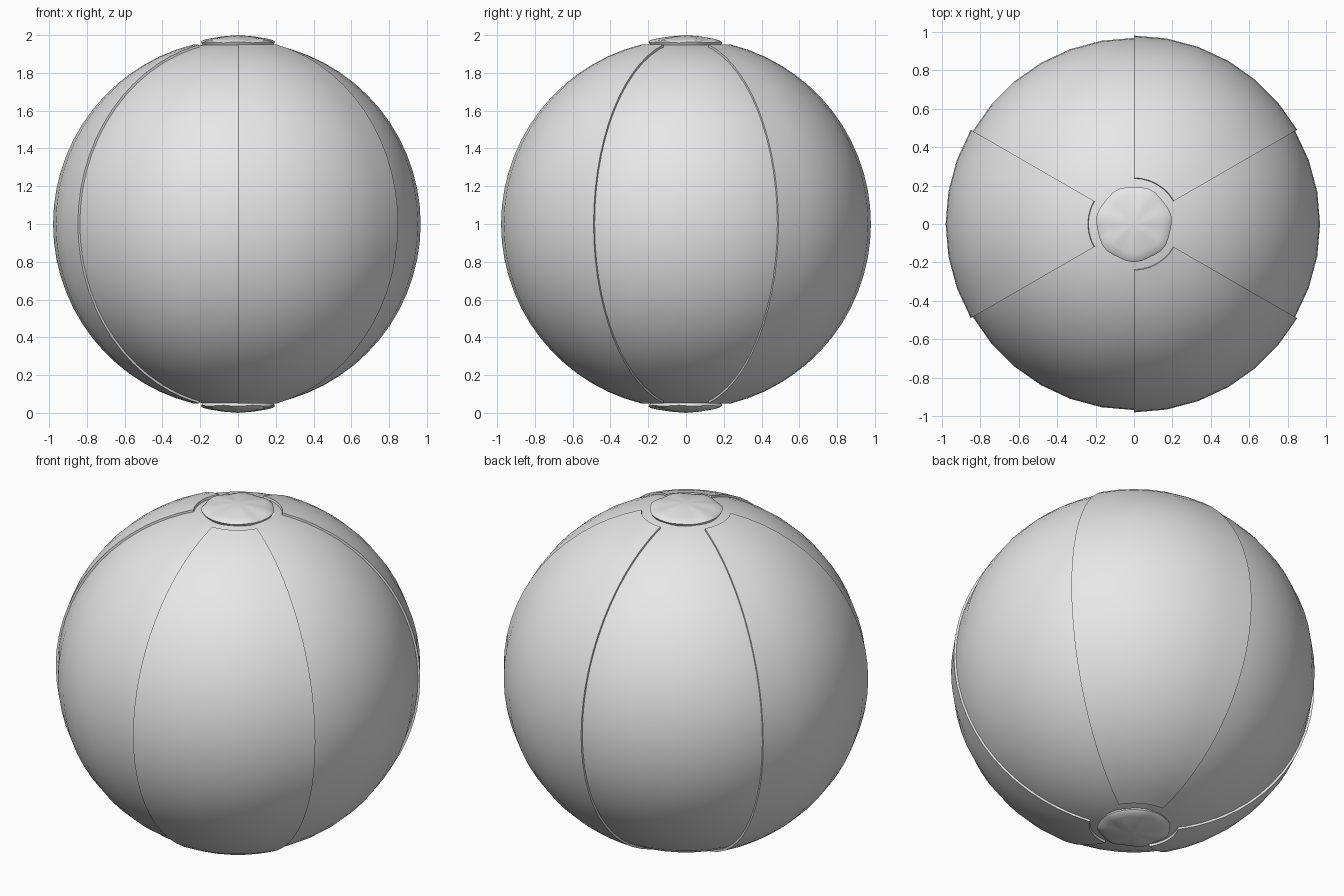
import bpy
import bmesh
import math
from mathutils import Vector

cube = bpy.data.objects.get("Cube")
if cube:
    bpy.data.objects.remove(cube, do_unlink=True)

CENTRE = Vector((0, 0, 1))
INNER, OUTER = 0.967, 0.979      # radii of the flush and raised panels
OPENING = 0.24                   # radius of the opening round each cap

grey = bpy.data.materials.new("light_grey")
grey.use_nodes = True
grey.diffuse_color = (0.8, 0.8, 0.8, 1)
grey.node_tree.nodes["Principled BSDF"].inputs["Base Color"].default_value = (0.8, 0.8, 0.8, 1)


def finish(bm, name):
    """Turn a bmesh into a shaded object."""
    bmesh.ops.recalc_face_normals(bm, faces=bm.faces[:])
    mesh = bpy.data.meshes.new(name)
    bm.to_mesh(mesh)
    bm.free()
    mesh.materials.append(grey)
    obj = bpy.data.objects.new(name, mesh)
    bpy.context.collection.objects.link(obj)
    bpy.ops.object.select_all(action='DESELECT')
    obj.select_set(True)
    bpy.context.view_layer.objects.active = obj
    bpy.ops.object.shade_smooth_by_angle(angle=math.radians(40))
    return obj


def on_sphere(radius, polar, turn):
    ring = radius * math.sin(polar)
    return CENTRE + Vector((ring * math.cos(turn), ring * math.sin(turn),
                            radius * math.cos(polar)))


# Inner ball, which shows as the three flush panels
bm = bmesh.new()
bmesh.ops.create_uvsphere(bm, u_segments=36, v_segments=32, radius=INNER)
bmesh.ops.translate(bm, verts=bm.verts[:], vec=CENTRE)
finish(bm, "ball_body")


# Raised panels, each a sixth of the ball
def raised_panel(name, start, columns=6, rows=28):
    bm = bmesh.new()
    base = OUTER - 0.03
    first = math.asin(OPENING / OUTER)
    grid = []
    for i in range(rows + 1):
        polar = first + (math.pi - 2 * first) * i / rows
        grid.append([bm.verts.new(on_sphere(base, polar, start + math.pi / 3 * j / columns))
                     for j in range(columns + 1)])
    for upper, lower in zip(grid, grid[1:]):
        for j in range(columns):
            bm.faces.new((upper[j], lower[j], lower[j + 1], upper[j + 1]))
    made = bmesh.ops.extrude_face_region(bm, geom=bm.faces[:])["geom"]
    for v in made:
        if isinstance(v, bmesh.types.BMVert):
            v.co = CENTRE + (v.co - CENTRE) * OUTER / base
    finish(bm, name)


for name, degrees in (("panel_back_left", 30), ("panel_right", 150), ("panel_front_left", 270)):
    raised_panel(name, math.radians(degrees))


# End caps: shallow cones with a slightly wavy rim
def cap(name, side, segments=32):
    bm = bmesh.new()
    profile = [(0.08, 0.992), (0.15, 0.98), (0.185, 0.971), (0.195, 0.962), (0.185, 0.945)]
    tip = bm.verts.new((0, 0, 1 + side))
    rings = []
    for r, h in profile:
        ring = []
        for k in range(segments):
            a = math.tau * k / segments
            wave = math.sin(7 * a) * r
            ring.append(bm.verts.new(((r + 0.02 * wave) * math.cos(a),
                                      (r + 0.02 * wave) * math.sin(a),
                                      1 + side * (h + 0.015 * wave))))
        rings.append(ring)
    for k in range(segments):
        n = (k + 1) % segments
        bm.faces.new((tip, rings[0][k], rings[0][n]))
        for a, b in zip(rings, rings[1:]):
            bm.faces.new((a[k], b[k], b[n], a[n]))
    bm.faces.new(rings[-1])
    finish(bm, name)


cap("top_cap", 1)
cap("bottom_cap", -1)
